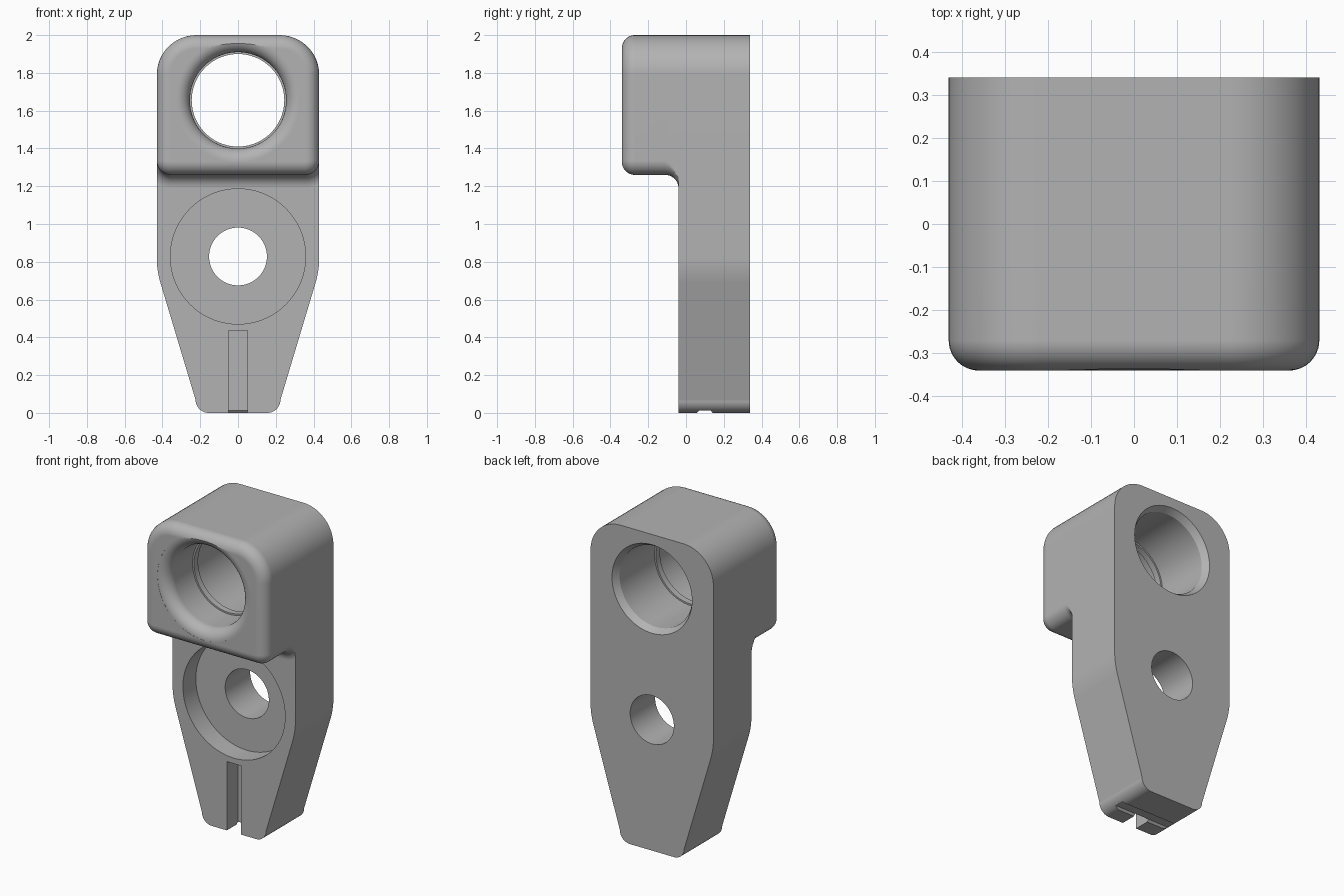
import bpy, bmesh, math
from mathutils import Vector

cube = bpy.data.objects.get("Cube")
if cube:
    bpy.data.objects.remove(cube, do_unlink=True)

W = 0.43                              # half width
FRONT, STEP, BACK = -0.34, -0.04, 0.34  # head front, plate front, back
F = 0.07                              # fillet radius
SEG = 12

grey = bpy.data.materials.new("plain_grey")
grey.use_nodes = True
colour = (0.45, 0.45, 0.45, 1)
grey.diffuse_color = colour
grey.node_tree.nodes["Principled BSDF"].inputs["Base Color"].default_value = colour


def make_object(name, bm):
    bmesh.ops.recalc_face_normals(bm, faces=bm.faces[:])
    mesh = bpy.data.meshes.new(name)
    bm.to_mesh(mesh)
    bm.free()
    obj = bpy.data.objects.new(name, mesh)
    bpy.context.collection.objects.link(obj)
    mesh.materials.append(grey)
    return obj


def bridge(bm, a, b):
    for i in range(len(a)):
        j = (i + 1) % len(a)
        bm.faces.new((a[i], a[j], b[j], b[i]))


def quarter(steps=SEG):
    return [math.pi / 2 * i / steps for i in range(steps + 1)]


def head_ring(bm, y, d):
    """Rounded head outline at depth y, grown by d but kept within the width."""
    verts = []
    corners = ((1, 1.79, 0.21), (-1, 1.79, 0.21), (-1, 1.335, 0.075), (1, 1.335, 0.075))
    for k, (side, cz, r) in enumerate(corners):
        grow = min(d, 0) if cz > 1.5 else d
        for a in quarter():
            t = a + k * math.pi / 2
            x = side * (W - r) + (r + grow) * math.cos(t)
            verts.append(bm.verts.new((max(-W, min(W, x)), y, cz + (r + grow) * math.sin(t))))
    return verts


# Head: rounded front edge, straight body, concave fillet into the plate
bm = bmesh.new()
sections = [(FRONT + F * (1 - math.cos(a)), -F * (1 - math.sin(a))) for a in quarter()]
sections += [(STEP - F + F * math.sin(a), F * (1 - math.cos(a))) for a in quarter()]
rings = [head_ring(bm, y, d) for y, d in sections]
bm.faces.new(rings[0])
for a, b in zip(rings, rings[1:]):
    bridge(bm, a, b)

# Plate: tapering outline that shares the upper edge of the head
half = [(0.155 + F * math.sin(a), F - F * math.cos(a)) for a in quarter()]
p0, p1, p2 = Vector((0.411, 0.69)), Vector((W, 0.756)), Vector((W, 0.82))
for i in range(9):
    t = i / 8
    half.append(tuple(p0 * (1 - t) ** 2 + p1 * 2 * t * (1 - t) + p2 * t * t))
outline = [(-x, z) for x, z in reversed(half)] + half
lower = [bm.verts.new((x, STEP, z)) for x, z in outline]

last = rings[-1]
n = 2 * (SEG + 1)
upper, under = last[:n], last[n:]
left = [v for v in under if v.co.x < -W + 1e-5]
right = [v for v in under if v.co.x > W - 1e-5]
middle = [v for v in under if v not in left and v not in right]
loop = upper + left + lower + right
back = [bm.verts.new((v.co.x, BACK, v.co.z)) for v in loop]
bridge(bm, loop, back)
bm.faces.new(back)
bm.faces.new([left[-1]] + lower + [right[0]] + middle[::-1])
body = make_object("clamp_body", bm)


# Cutters
def lathe_cutter(name, profile, z, count=72):
    """Solid of revolution about the y direction from (radius, y) pairs."""
    bm = bmesh.new()
    turned = []
    for r, y in profile:
        turned.append([bm.verts.new((r * math.cos(2 * math.pi * i / count), y,
                                     z + r * math.sin(2 * math.pi * i / count)))
                       for i in range(count)])
    for a, b in zip(turned, turned[1:]):
        bridge(bm, a, b)
    bm.faces.new(turned[0])
    bm.faces.new(turned[-1])
    return make_object(name, bm)


def prism_cutter(name, profile, half_width):
    """Profile of (y, z) pairs extruded across x."""
    bm = bmesh.new()
    ends = [[bm.verts.new((s * half_width, y, z)) for y, z in profile] for s in (-1, 1)]
    bridge(bm, *ends)
    for e in ends:
        bm.faces.new(e)
    return make_object(name, bm)


# Large bore: rounded mouth, small inner lip, chamfered back
R, LIP = 0.255, 0.245
bore = [(R + F, -0.4)]
bore += [(R + F - F * math.sin(a), FRONT + F - (F - 0.0005) * math.cos(a)) for a in quarter()]
bore += [(R, -0.09), (LIP, -0.09), (LIP, -0.05), (R, -0.05), (R, 0.3), (0.28, BACK), (0.28, 0.4)]

cutters = [
    lathe_cutter("bore_cutter", bore, 1.655),
    lathe_cutter("counterbore_cutter",
                 [(0.358, -0.1), (0.358, 0.09), (0.153, 0.09), (0.153, 0.4)], 0.828),
    prism_cutter("slot_cutter", [(-0.2, -0.1), (0.07, -0.1), (0.07, 0.435), (-0.2, 0.435)], 0.05),
    prism_cutter("groove_cutter", [(0.05, -0.01), (0.07, 0.013), (0.13, 0.013), (0.15, -0.01)], 0.5),
]
bpy.ops.object.select_all(action='DESELECT')
bpy.context.view_layer.objects.active = body
body.select_set(True)
for cutter in cutters:
    cutter.hide_render = True
    cut = body.modifiers.new(cutter.name, 'BOOLEAN')
    cut.operation = 'DIFFERENCE'
    cut.solver = 'EXACT'
    cut.object = cutter
    bpy.ops.object.modifier_apply(modifier=cut.name)
    bpy.data.objects.remove(cutter, do_unlink=True)

# Smooth fillets, crisp edges, flat large faces
bpy.ops.object.shade_smooth_by_angle(angle=math.radians(25))
weighted = body.modifiers.new("weighted_normals", 'WEIGHTED_NORMAL')
weighted.keep_sharp = True
